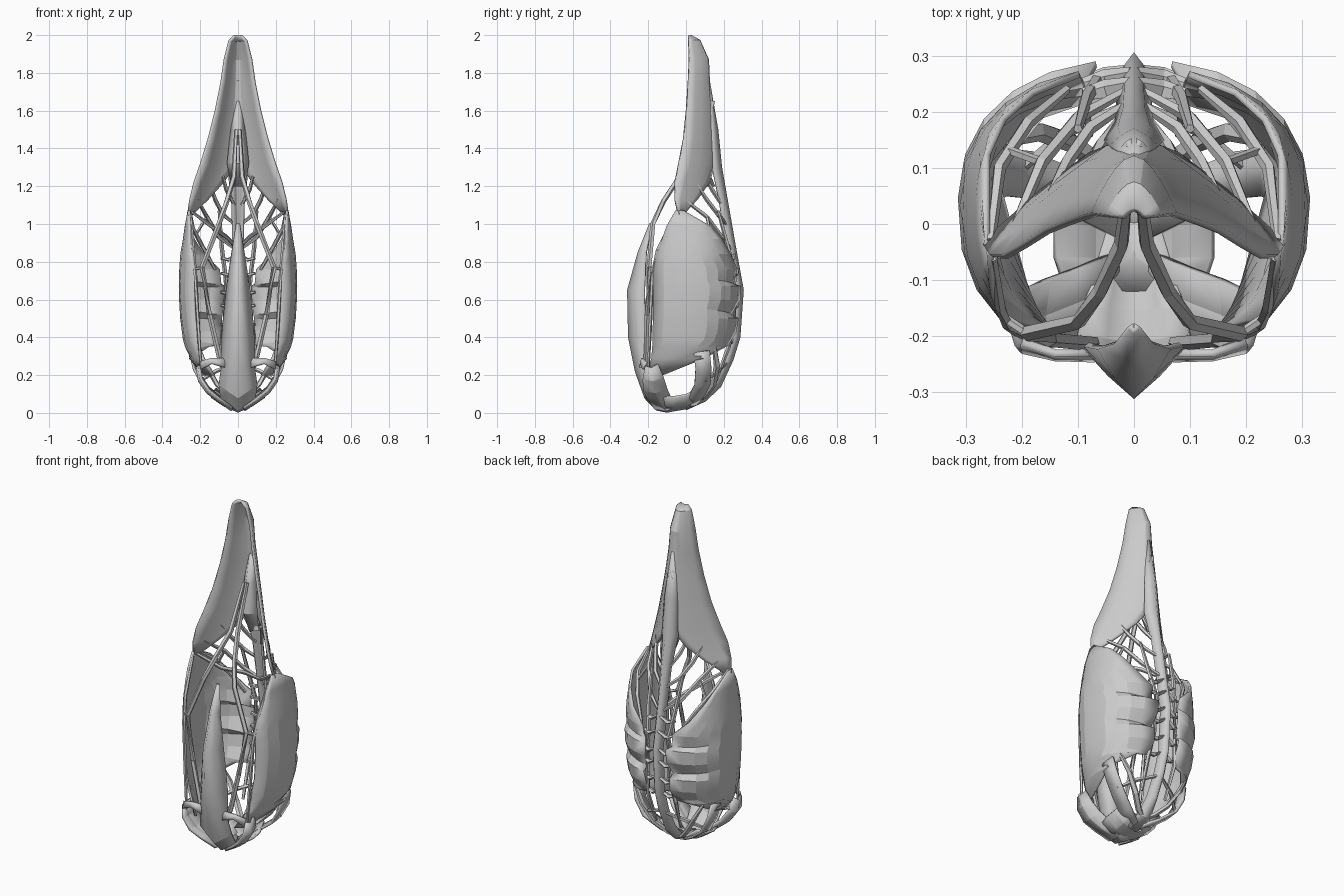
import bpy
from mathutils import Vector
from math import cos, sin, pi, asin, radians


def make(name, verts, faces, mirror=True, thick=0):
    me = bpy.data.meshes.new(name)
    me.from_pydata(verts, [], faces)
    ob = bpy.data.objects.new(name, me)
    bpy.context.collection.objects.link(ob)
    if mirror:
        m = ob.modifiers.new("mirror", 'MIRROR')
        m.use_clip = True
    if thick:
        s = ob.modifiers.new("thickness", 'SOLIDIFY')
        s.thickness = thick
        s.offset = 0
    bpy.ops.object.select_all(action='DESELECT')
    bpy.context.view_layer.objects.active = ob
    ob.select_set(True)
    bpy.ops.object.shade_smooth_by_angle(angle=0.25)
    return ob


def grid(name, rows, thick):
    n = len(rows[0])
    verts = [p for r in rows for p in r]
    faces = [(i * n + j, i * n + j + 1, (i + 1) * n + j + 1, (i + 1) * n + j)
             for i in range(len(rows) - 1) for j in range(n - 1)]
    return make(name, verts, faces, True, thick)


def strut(name, pts, r, flat=1.0, sides=5):
    pts = [Vector(p) for p in pts]
    verts, faces = [], []
    for i, p in enumerate(pts):
        d = pts[min(i + 1, len(pts) - 1)] - pts[max(i - 1, 0)]
        q = d.to_track_quat('Z', 'Y')
        rr = r * (.7 if i in (0, len(pts) - 1) else 1)
        for k in range(sides):
            a = 2 * pi * k / sides
            verts.append(p + q @ Vector((rr * cos(a), rr * flat * sin(a), 0)))
    for i in range(len(pts) - 1):
        for k in range(sides):
            a, b = i * sides + k, i * sides + (k + 1) % sides
            faces.append((a, b, b + sides, a + sides))
    faces.append(tuple(range(sides))[::-1])
    faces.append(tuple(len(verts) - sides + k for k in range(sides)))
    return make(name, verts, faces)


# Hood: concave pointed shield; wings reach lower than the middle
# z, half width, edge y, middle y, inner start of the arc
hood = [(1.995, .02, .012, .025, 0), (1.97, .045, .014, .07, 0), (1.87, .07, .017, .115, 0),
        (1.75, .087, .012, .12, 0), (1.6, .117, .002, .135, 0), (1.45, .155, -.013, .145, 0),
        (1.32, .195, -.038, .15, .05), (1.22, .23, -.058, .155, .34),
        (1.13, .252, -.058, .16, .64), (1.05, .264, -.04, .15, .92)]
rows = []
for z, w, yf, yb, s0 in hood:
    ss = [s0 + (1 - s0) * k / 5 for k in range(6)]
    rows.append([(w * s, yb + (yf - yb) * s ** 1.7, z) for s in ss])
grid("hood", rows, .014)

# Side shells: rounded wall wrapping to the spine, back edge pleated into fingers
# z, half width, front y, back depth, end angle, pleat scale
shell = [(.2, .222, -.21, .2, -32, 1), (.29, .254, -.18, .2, 15, 1), (.35, .276, -.175, .21, 58, .97),
         (.39, .286, -.175, .23, 72, .86), (.43, .291, -.175, .237, 77, 1), (.5, .3, -.17, .25, 76, 1),
         (.55, .303, -.17, .253, 74, .84), (.6, .306, -.17, .256, 79, 1),
         (.67, .308, -.17, .258, 80, 1), (.71, .307, -.17, .256, 74, .88),
         (.76, .305, -.17, .25, 74, .98), (.84, .3, -.155, .24, 56, 1), (.92, .286, -.125, .24, 38, 1),
         (.99, .276, -.1, .24, 20, 1), (1.07, .264, -.055, .24, -7, 1)]
rows = []
for z, w, yf, d, end, pleat in shell:
    a0, a1 = -asin(((.03 - yf) / .275) ** 1.15), radians(end)
    row = []
    for k in range(9):
        a = a0 + (a1 - a0) * k / 8
        u = max(0, (k - 4) / 4)
        f = 1 + (pleat - 1) * u
        s = abs(sin(a)) ** .87
        y = .03 + (d * s * f if a > 0 else -.275 * s)
        # fingers droop a little toward their tips
        row.append((w * cos(a) ** .87 * f, y, z - .03 * u * (pleat < .9)))
    rows.append(row)
grid("side_shell", rows, .012)

# Keel and spine: V-section strips; centre y, centre z, half width, edge y, edge z
keel = [(-.19, 1.0, .006, -.18, 1.0), (-.25, .85, .03, -.21, .85), (-.306, .65, .06, -.22, .65),
        (-.301, .4, .085, -.215, .4), (-.265, .22, .085, -.22, .25), (-.215, .08, .1, -.2, .15),
        (-.155, .018, .09, -.15, .08), (-.1, .007, .07, -.08, .04), (.02, .03, .04, .02, .045)]
spine = [(.12, 1.76, .008, .115, 1.76), (.165, 1.5, .04, .135, 1.48), (.185, 1.3, .05, .145, 1.28),
         (.22, 1.1, .03, .18, 1.1), (.255, .9, .025, .21, .9), (.3, .65, .025, .25, .65),
         (.282, .4, .025, .235, .4), (.245, .28, .028, .2, .28), (.18, .14, .03, .14, .16),
         (.1, .065, .04, .08, .08), (.0, .02, .045, 0, .04)]
for name, prof in (("front_keel", keel), ("back_spine", spine)):
    grid(name, [[(0, y, z), (w * .5, y * .6 + ye * .4, z * .5 + ze * .5), (w, ye, ze)]
                for y, z, w, ye, ze in prof], .012)

# Raised ridge inside the hood
grid("inner_ridge", [[(0, y, z), (w, y + .04, z)] for z, y, w in
                     ((1.65, .11, .01), (1.5, .08, .035), (1.32, .06, .055), (1.2, .11, .03))], .012)

# Front frame
strut("front_strut", [(.01, .07, 1.5), (.022, -.035, 1.25), (.06, -.12, 1.12), (.1, -.175, 1.0),
                      (.19, -.195, .77), (.15, -.205, .52), (.1, -.21, .3), (.07, -.21, .2)], .014)
strut("front_edge_rail", [(.25, -.06, 1.05), (.237, -.15, .86), (.225, -.18, .72),
                          (.21, -.19, .45), (.195, -.2, .22)], .01)
strut("cheek_brace", [(.19, -.195, .77), (.235, -.165, .76)], .012)
strut("arch_brace", [(.24, -.04, 1.06), (.13, .03, .98), (.06, .14, .93), (0, .22, .87)], .012)

# Jaw around the lower windows, sweeping back toward the pointed base
grid("jaw_bar", [[(x, yf, z), (x * 1.05, (yf + yb) / 2, z - .01), (x, yb, z + .01)] for x, yf, yb, z in
                 ((.205, -.215, -.15, .25), (.195, -.228, -.12, .18), (.155, -.225, -.1, .12),
                  (.1, -.2, -.08, .075), (.03, -.165, -.05, .025))], .016)
grid("jaw_rim", [[(.2, -.21, .27), (.198, -.225, .23)], [(.14, -.23, .29), (.14, -.238, .26)],
                 [(.07, -.23, .29), (.07, -.24, .24)]], .014)
grid("base_bowl", [[(0, y, z), (w * .5, y, z + .022), (w, y, z + .07)] for y, z, w in
                   ((-.12, .015, .12), (-.06, .015, .14), (0, .025, .14), (.07, .06, .12))], .012)
grid("side_bar", [[(x, y - .04, z), (x, y + .045, z + .01)] for x, y, z in
                  ((.252, .08, .32), (.232, .09, .23), (.185, .085, .145), (.1, .05, .08),
                   (.02, .01, .035))], .014)
strut("rear_bar", [(.225, .15, .35), (.17, .165, .25), (.11, .145, .15), (.05, .1, .09), (0, .08, .065)],
      .018, .7)
strut("rear_cross_bar", [(.2, .1, .17), (.12, .165, .22), (.02, .21, .26)], .012)

# Struts across the upper side windows
upper = [[(.255, -.03, 1.07), (.24, .1, .98), (.19, .18, .885), (.12, .24, .76)],
         [(.215, -.01, 1.13), (.165, .11, 1.04), (.1, .19, .93), (.02, .235, .87)],
         [(.15, .05, 1.22), (.12, .11, 1.13), (.08, .17, 1.05), (.02, .21, 1.0)],
         [(.08, .1, 1.25), (.06, .14, 1.18), (.02, .19, 1.1)],
         [(.165, .11, 1.04), (.22, .13, .95)]]
for i, p in enumerate(upper):
    strut("window_strut_%d" % i, p, .012)

# Short ribs from the spine to the fingers of the shells
for i, (z, y) in enumerate(((.82, .25), (.74, .268), (.64, .272), (.57, .27), (.47, .262), (.38, .24))):
    strut("rib_%d" % i, [(.005, y, z + .02), (.05, y - .01, z - .01), (.09, y - .02, z)], .018, .6)
strut("finger_rail", [(.1, .17, 1.07), (.085, .225, .87), (.065, .258, .72), (.07, .255, .5),
                      (.09, .225, .35), (.08, .16, .17)], .012)
